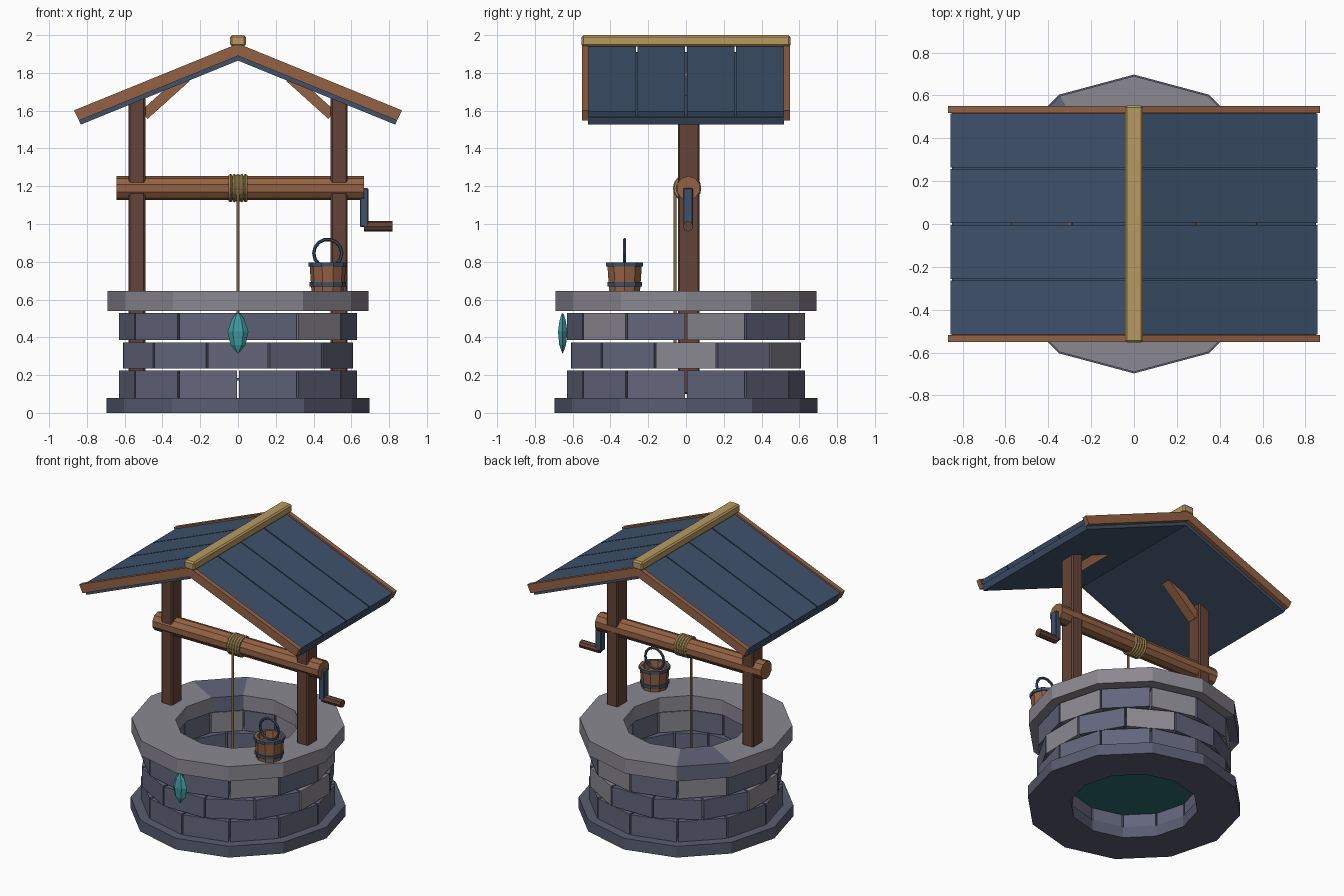
import bpy, bmesh, math
from math import sin, cos, pi, radians
from mathutils import Matrix, Vector

if "Cube" in bpy.data.objects:
    bpy.data.objects.remove(bpy.data.objects["Cube"])


def mat(name, r, g, b):
    m = bpy.data.materials.new(name)
    lin = lambda c: (c / 255 / 12.92) if c < 10 else ((c / 255 + 0.055) / 1.055) ** 2.4
    m.diffuse_color = (lin(r), lin(g), lin(b), 1)
    m.use_nodes = True
    m.node_tree.nodes["Principled BSDF"].inputs["Base Color"].default_value = m.diffuse_color
    return m


PALE = mat("pale_stone", 139, 136, 145)
BLUE = mat("blue_stone", 99, 102, 124)
DARK = mat("dark_stone", 88, 92, 112)
WOOD = mat("light_wood", 148, 98, 69)
POST = mat("dark_wood", 100, 67, 55)
ROOF = mat("slate_blue", 62, 81, 106)
GOLD = mat("tan_wood", 184, 154, 98)
ROPE = mat("rope", 160, 134, 84)
GEM = mat("teal_crystal", 62, 156, 160)
WATER = mat("water", 44, 108, 110)


def finish(name, bm, *mats):
    bmesh.ops.recalc_face_normals(bm, faces=bm.faces)
    me = bpy.data.meshes.new(name)
    bm.to_mesh(me)
    bm.free()
    for m in mats:
        me.materials.append(m)
    ob = bpy.data.objects.new(name, me)
    bpy.context.collection.objects.link(ob)
    return ob


def box(name, m, lo, hi, bevel=0.0, rot=None):
    lo, hi = Vector(lo), Vector(hi)
    bm = bmesh.new()
    bmesh.ops.create_cube(bm, size=1)
    bmesh.ops.scale(bm, vec=hi - lo, verts=bm.verts)
    if bevel:
        bmesh.ops.bevel(bm, geom=bm.edges[:], offset=bevel, segments=1, affect='EDGES')
    if rot:
        bmesh.ops.rotate(bm, matrix=rot, verts=bm.verts)
    bmesh.ops.translate(bm, vec=(lo + hi) / 2, verts=bm.verts)
    return finish(name, bm, m)


def rod(name, m, a, b, r, sides):
    a, b = Vector(a), Vector(b)
    bm = bmesh.new()
    bmesh.ops.create_cone(bm, cap_ends=True, segments=sides, radius1=r, radius2=r, depth=(b - a).length)
    q = (b - a).to_track_quat('Z', 'Y').to_matrix()
    bmesh.ops.rotate(bm, matrix=q, verts=bm.verts)
    bmesh.ops.translate(bm, vec=(a + b) / 2, verts=bm.verts)
    return finish(name, bm, m)


def lathe(name, mats, profile, sides, at=(0, 0, 0), closed=False, squash=1.0):
    """Revolve (radius, z) points about z; closed joins last to first."""
    bm = bmesh.new()
    rings = [[bm.verts.new((r * cos(2 * pi * i / sides) + at[0],
                            r * sin(2 * pi * i / sides) * squash + at[1], z + at[2]))
              for i in range(sides)] for r, z in profile]
    pairs = list(zip(rings, rings[1:])) + ([(rings[-1], rings[0])] if closed else [])
    for p, q in pairs:
        for i in range(sides):
            j = (i + 1) % sides
            bm.faces.new((p[i], p[j], q[j], q[i]))
    if not closed:
        bm.faces.new(rings[0])
        bm.faces.new(rings[-1])
    return finish(name, bm, *mats)


def torus(name, m, at, R, r, axis, n=16, k=6):
    ob = lathe(name, [m], [(R + r * cos(2 * pi * i / k), r * sin(2 * pi * i / k)) for i in range(k)],
               n, closed=True)
    ob.data.transform(Matrix.Translation(at) @ Matrix.Rotation(pi / 2, 4, axis))
    return ob


def slab(ri, ro, z0, z1):
    return [(ri, z0), (ro, z0), (ro, z1), (ri, z1)]


# Well: foot ring, three courses of stones, coping ring
lathe("foot_ring", [DARK], slab(0.415, 0.697, 0, 0.08), 12, closed=True)
pale = [set(), {-15, 45, 165}, {-60, 0, 60, 120}]
for row, (z0, z1) in enumerate([(0.08, 0.225), (0.235, 0.373), (0.387, 0.53)]):
    for k in range(12):
        a = -180 + 30 * k + (15 if row == 1 else 0)
        bm = bmesh.new()
        vs = []
        for z in (z0, z1):
            for r, gap in ((0.42, 0.7), (0.63, 0.5)):
                for t in (radians(a + gap), radians(a + 30 - gap)):
                    vs.append(bm.verts.new((r * cos(t), r * sin(t), z)))
        for f in ((0, 1, 3, 2), (4, 5, 7, 6), (0, 1, 5, 4), (2, 3, 7, 6), (0, 2, 6, 4), (1, 3, 7, 5)):
            bm.faces.new([vs[i] for i in f])
        finish(f"wall_stone_{row}_{k}", bm, PALE if a in pale[row] else BLUE)
cap = lathe("coping_ring", [PALE, BLUE], slab(0.405, 0.69, 0.54, 0.645), 12, closed=True)
for f in cap.data.polygons:
    if 120 < math.degrees(math.atan2(f.center.y, f.center.x)) < 150:
        f.material_index = 1
lathe("water", [WATER], [(0.425, 0.172), (0.425, 0.185)], 12)

# Posts and braces
for s, side in ((-1, "left"), (1, "right")):
    c = s * 0.535
    box(f"{side}_post", POST, (c - 0.044, -0.042, 0.1), (c + 0.044, 0.072, 1.68), 0.008)
    m = s * 0.385
    box(f"{side}_brace", WOOD, (m - 0.15, -0.02, 1.65), (m + 0.15, 0.05, 1.705), 0,
        Matrix.Rotation(s * radians(42), 3, 'Y'))


# Roof: each slope is an extruded strip offset below the verge line
def slope(name, m, s, x1, drop_top, drop_low, y0, y1):
    line = lambda x, d: (s * x, 1.955 - 0.407 * x - d)
    pts = [line(0, drop_top), line(x1, drop_top),
           line(x1 - 0.4 * (drop_low - drop_top), drop_low), line(0, drop_low)]
    bm = bmesh.new()
    a = [bm.verts.new((x, y0, z)) for x, z in pts]
    b = [bm.verts.new((x, y1, z)) for x, z in pts]
    bm.faces.new(a)
    bm.faces.new(b)
    for i in range(4):
        j = (i + 1) % 4
        bm.faces.new((a[i], a[j], b[j], b[i]))
    finish(name, bm, m)


for s, side in ((-1, "left"), (1, "right")):
    slope(f"{side}_roof_deck", ROOF, s, 0.85, 0.045, 0.09, -0.52, 0.52)
    for i in range(4):
        y = -0.52 + i * 0.26
        slope(f"{side}_roof_plank_{i}", ROOF, s, 0.856, 0.012, 0.046, y + 0.004, y + 0.256)
    for y, end in ((-0.55, "front"), (0.517, "back")):
        slope(f"{side}_{end}_verge", WOOD, s, 0.868, 0, 0.065, y, y + 0.033)
box("ridge_beam", GOLD, (-0.042, -0.553, 1.94), (0.042, 0.553, 2.0), 0.01)

# Windlass: drum, rope, crank
rod("drum", WOOD, (-0.642, 0.012, 1.19), (0.667, 0.012, 1.19), 0.064, 10)
for i in range(5):
    torus(f"rope_coil_{i}", ROPE, (-0.04 + 0.02 * i, 0.006, 1.19), 0.064, 0.011, 'Y')
rod("hanging_rope", ROPE, (0, -0.058, 0.35), (0, -0.058, 1.19), 0.009, 6)
box("crank_arm", ROOF, (0.645, -0.014, 0.985), (0.69, 0.036, 1.19), 0.004)
rod("crank_handle", POST, (0.667, 0.011, 0.988), (0.818, 0.011, 0.988), 0.028, 8)

# Bucket standing on the coping
B = (0.475, -0.325, 0.645)
lathe("bucket", [WOOD], [(0.086, 0), (0.097, 0.152), (0.08, 0.152), (0.074, 0.1)], 10, B)
for i, (z, r) in enumerate(((0.025, 0.096), (0.13, 0.103))):
    lathe(f"bucket_hoop_{i}", [ROOF], slab(r - 0.02, r, z, z + 0.022), 10, B, closed=True)
torus("bucket_handle", ROOF, (0.475, -0.325, 0.845), 0.074, 0.009, 'X', 14)

# Crystal hung on the front
lathe("crystal", [GEM], [(0.003, 0.315), (0.04, 0.36), (0.055, 0.43), (0.036, 0.49), (0.01, 0.527)],
      6, (0, -0.653, 0), squash=0.52)
